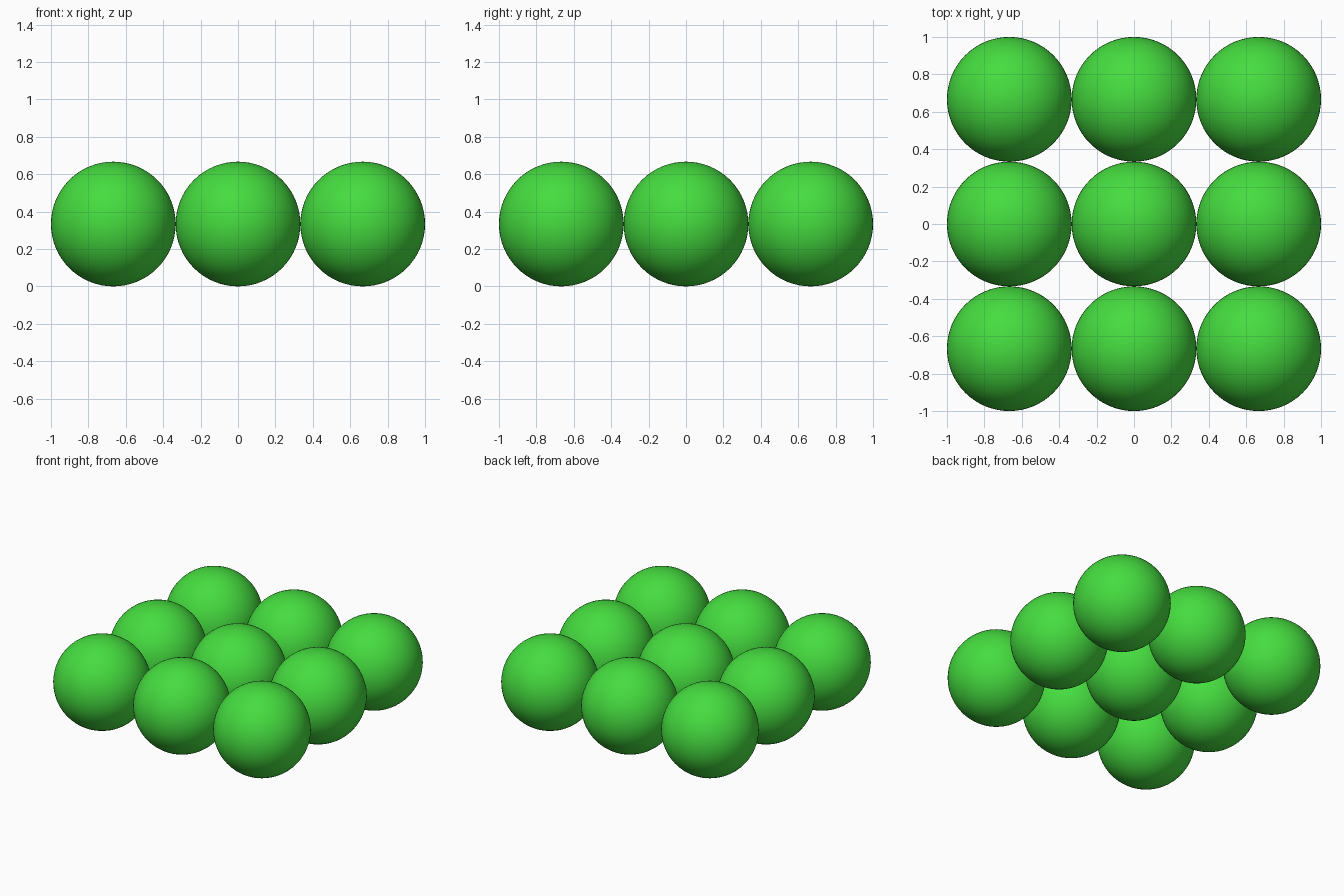
import bpy

if "Cube" in bpy.data.objects:
    bpy.data.objects.remove(bpy.data.objects["Cube"])

RADIUS = 1 / 3

green = bpy.data.materials.new("bright green")
green.diffuse_color = (0.06, 0.72, 0.05, 1.0)
green.use_nodes = True
green.node_tree.nodes["Principled BSDF"].inputs["Base Color"].default_value = green.diffuse_color

# One smooth ball, shared by the whole grid
bpy.ops.mesh.primitive_uv_sphere_add(segments=64, ring_count=32, radius=RADIUS)
first = bpy.context.object
bpy.ops.object.shade_smooth()
ball_mesh = first.data
ball_mesh.name = "ball"
ball_mesh.materials.append(green)
bpy.data.objects.remove(first)

# Three by three grid of touching balls resting on the ground
for row, y in zip(("front", "middle", "back"), (-1, 0, 1)):
    for column, x in zip(("left", "centre", "right"), (-1, 0, 1)):
        ball = bpy.data.objects.new(f"ball_{row}_{column}", ball_mesh)
        ball.location = (x * 2 * RADIUS, y * 2 * RADIUS, RADIUS)
        bpy.context.collection.objects.link(ball)
